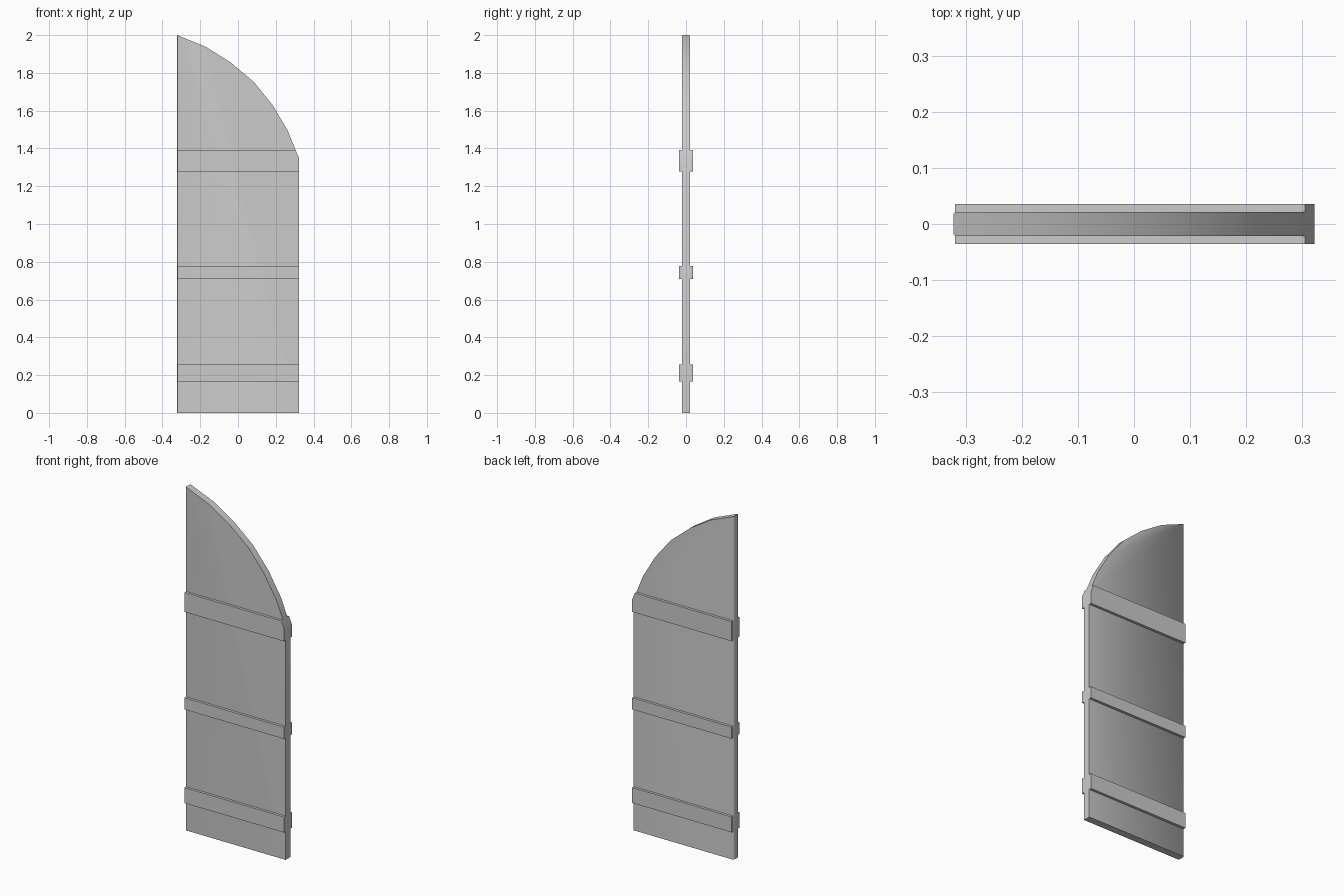
import bpy
import bmesh
import math

cube = bpy.data.objects.get("Cube")
if cube:
    bpy.data.objects.remove(cube)

HALF_WIDTH = 0.322
PANEL_Y, STRAP_Y = 0.021, 0.036

grey = bpy.data.materials.new("plain grey")
grey.use_nodes = True
colour = (0.6, 0.6, 0.6, 1)
grey.diffuse_color = colour
grey.node_tree.nodes["Principled BSDF"].inputs["Base Color"].default_value = colour


def extrude_profile(name, profile, half_depth, bevel_left=0):
    """Extrude an x-z outline evenly to both sides of y = 0."""
    bm = bmesh.new()
    front = bm.faces.new([bm.verts.new((x, -half_depth, z)) for x, z in profile])
    grown = bmesh.ops.extrude_face_region(bm, geom=[front], use_keep_orig=True)
    new_verts = [g for g in grown["geom"] if isinstance(g, bmesh.types.BMVert)]
    bmesh.ops.translate(bm, verts=new_verts, vec=(0, 2 * half_depth, 0))
    if bevel_left:
        edges = [e for e in bm.edges
                 if all(v.co.x < 0.001 - HALF_WIDTH for v in e.verts)
                 and abs(e.verts[0].co.z - e.verts[1].co.z) > 1]
        bmesh.ops.bevel(bm, geom=edges, offset=bevel_left, segments=1,
                        affect='EDGES', profile=0.5)
    bmesh.ops.recalc_face_normals(bm, faces=bm.faces)
    mesh = bpy.data.meshes.new(name)
    bm.to_mesh(mesh)
    bm.free()
    mesh.materials.append(grey)
    obj = bpy.data.objects.new(name, mesh)
    bpy.context.collection.objects.link(obj)
    bpy.ops.object.select_all(action='DESELECT')
    obj.select_set(True)
    bpy.context.view_layer.objects.active = obj
    bpy.ops.object.shade_smooth_by_angle(angle=math.radians(50))
    return obj


# Door leaf: tall on the left, curving down to the right
arch = [(HALF_WIDTH, 1.35), (0.262, 1.497), (0.183, 1.63), (0.083, 1.753),
        (-0.04, 1.856), (-0.17, 1.938), (-HALF_WIDTH, 2)]
extrude_profile("door_panel", [(-HALF_WIDTH, 0), (HALF_WIDTH, 0)] + arch,
                PANEL_Y, bevel_left=0.003)

# Cross straps wrapping the front and back; the top one follows the arch
for name, low, high in (("bottom_strap", 0.165, 0.255),
                        ("middle_strap", 0.71, 0.778),
                        ("top_strap", 1.278, 1.392)):
    left = 0.003 - HALF_WIDTH
    profile = [(left, low), (HALF_WIDTH, low)]
    if high > arch[0][1]:
        (x0, z0), (x1, z1) = arch[:2]
        profile += [arch[0], (x0 + (x1 - x0) * (high - z0) / (z1 - z0), high)]
    else:
        profile.append((HALF_WIDTH, high))
    extrude_profile(name, profile + [(left, high)], STRAP_Y)
